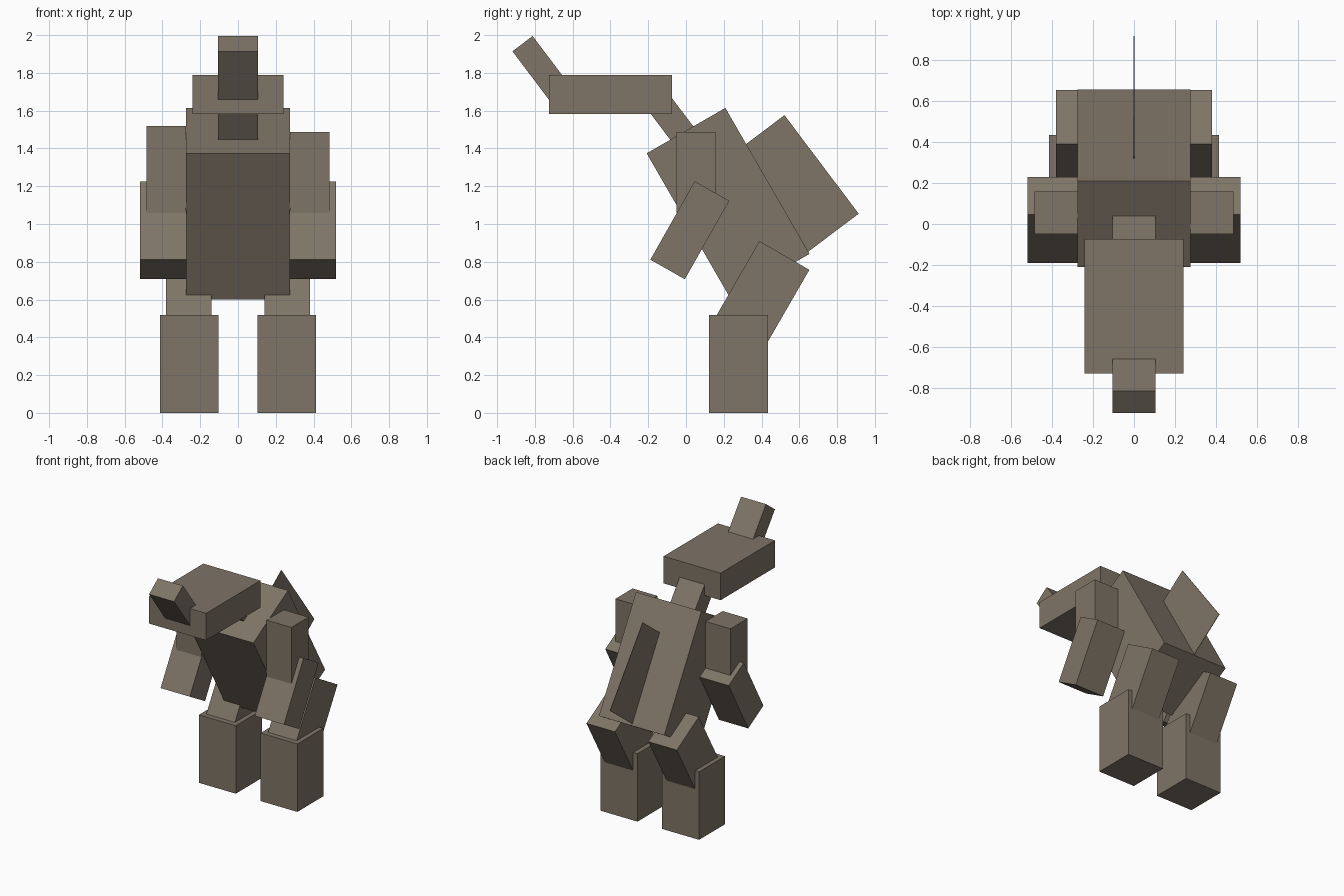
import bpy
import bmesh
import math
from mathutils import Matrix, Vector

default = bpy.data.objects.get("Cube")
if default:
    bpy.data.objects.remove(default, do_unlink=True)

hide = bpy.data.materials.new("grey_brown_hide")
hide.use_nodes = True
colour = (0.21, 0.175, 0.135, 1)
hide.diffuse_color = colour
bsdf = next(n for n in hide.node_tree.nodes if n.type == 'BSDF_PRINCIPLED')
bsdf.inputs["Base Color"].default_value = colour
bsdf.inputs["Roughness"].default_value = 0.9


def block(name, centre, size, tilt=0):
    """Flat-sided box, tilted about the x axis in degrees."""
    bm = bmesh.new()
    bmesh.ops.create_cube(bm, size=1)
    bmesh.ops.scale(bm, vec=Vector(size), verts=bm.verts)
    mesh = bpy.data.meshes.new(name)
    bm.to_mesh(mesh)
    bm.free()
    mesh.materials.append(hide)
    obj = bpy.data.objects.new(name, mesh)
    obj.matrix_world = Matrix.Translation(centre) @ Matrix.Rotation(math.radians(tilt), 4, 'X')
    bpy.context.collection.objects.link(obj)
    return obj


# Torso, neck and head
block("torso", (0, 0.223, 1.108), (0.55, 0.481, 0.892), 30)
block("neck", (0, -0.05, 1.518), (0.21, 0.14, 0.44), 37)
block("head", (0, -0.4, 1.685), (0.48, 0.653, 0.206))
block("nose_horn", (0, -0.745, 1.795), (0.21, 0.134, 0.4), 37)

# Paper-thin sail on the back
block("back_sail", (0, 0.558, 1.195), (0.004, 0.4, 0.653), 37)

# Limbs; the right shoulder sits a little higher
for side, sign, shoulder in (("left", 1, 1.487), ("right", -1, 1.518)):
    base = 1.0
    block(side + "_upper_arm", (sign * 0.379, 0.054, (shoulder + base) / 2),
          (0.21, 0.206, shoulder - base))
    block(side + "_forearm", (sign * 0.396, 0.02, 0.967), (0.246, 0.21, 0.477), -29.5)
    block(side + "_thigh", (sign * 0.26, 0.396, 0.617), (0.24, 0.305, 0.5), -30)
    block(side + "_shin", (sign * 0.259, 0.278, 0.2585), (0.31, 0.312, 0.517))
